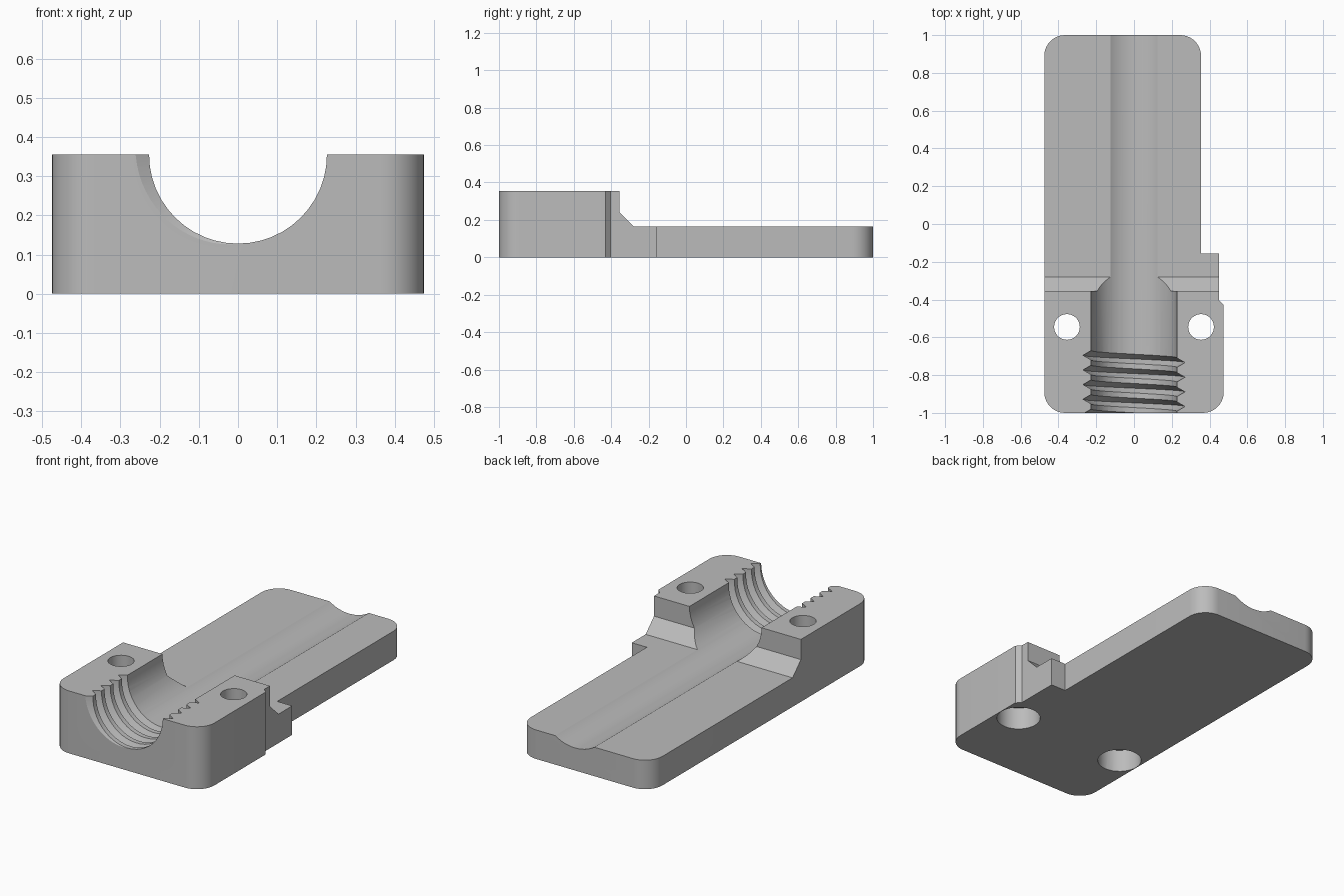
import bpy, bmesh
from math import sin, cos, pi, radians, hypot

cube = bpy.data.objects.get("Cube")
if cube:
    bpy.data.objects.remove(cube)

TOP, PLATE, BORE_R = 0.355, 0.165, 0.227


def new_object(name, bm):
    bmesh.ops.recalc_face_normals(bm, faces=bm.faces)
    mesh = bpy.data.meshes.new(name)
    bm.to_mesh(mesh)
    bm.free()
    obj = bpy.data.objects.new(name, mesh)
    bpy.context.collection.objects.link(obj)
    return obj


def prism(name, points, axis, lo, hi):
    """Extrude a 2D profile along the x, y or z axis."""
    place = {"x": lambda a, b, t: (t, a, b),
             "y": lambda a, b, t: (a, t, b),
             "z": lambda a, b, t: (a, b, t)}[axis]
    bm = bmesh.new()
    rings = [[bm.verts.new(place(a, b, t)) for a, b in points] for t in (lo, hi)]
    n = len(points)
    for ring in rings:
        bm.faces.new(ring)
    for i in range(n):
        j = (i + 1) % n
        bm.faces.new((rings[0][i], rings[0][j], rings[1][j], rings[1][i]))
    return new_object(name, bm)


def arc(cx, cy, r, start, end, steps):
    angles = [radians(start + (end - start) * i / steps) for i in range(steps + 1)]
    return [(cx + r * cos(a), cy + r * sin(a)) for a in angles]


def cut(target, cutter):
    cutter.hide_render = True
    mod = target.modifiers.new("cut", "BOOLEAN")
    mod.operation, mod.solver, mod.object = "DIFFERENCE", "EXACT", cutter
    bpy.context.view_layer.objects.active = target
    bpy.ops.object.modifier_apply(modifier=mod.name)
    bpy.data.objects.remove(cutter)


# Body outline: rounded corners, side tab and small chamfer on the left side
R = 0.11
outline = arc(-0.475 + R, -1 + R, R, 180, 270, 10)
outline += arc(0.475 - R, -1 + R, R, 270, 360, 10)
outline += [(0.475, -0.43), (0.45, -0.405), (0.45, -0.155), (0.355, -0.155)]
outline += arc(0.355 - R, 1 - R, R, 0, 90, 10)
outline += arc(-0.475 + R, 1 - R, R, 90, 180, 10)
body = prism("clamp_body", outline, "z", 0, TOP)

# Step down from the block to the plate, with a sloped foot
step = [(-0.355, 0.6), (-0.355, 0.24), (-0.28, PLATE), (1.2, PLATE), (1.2, 0.6)]
cut(body, prism("step_cutter", step, "x", -1, 1))

# Half-round channel along the whole length
channel = arc(0, TOP, BORE_R, 180, 360, 24) + [(BORE_R, 0.6), (-BORE_R, 0.6)]
cut(body, prism("channel_cutter", channel, "y", -1.2, 1.2))

# Screw holes with counterbores underneath
for x in (-0.355, 0.355):
    for r, lo, hi in ((0.068, -0.1, 0.5), (0.117, -0.1, 0.13)):
        circle = arc(x, -0.545, r, 0, 360, 32)[:-1]
        cut(body, prism("hole_cutter", circle, "z", lo, hi))

# Helical V-shaped thread grooves at the mouth of the channel
PITCH, STEPS = 0.0775, 40
bm = bmesh.new()
for turn in range(5):
    rings = []
    for i in range(STEPS + 1):
        angle = radians(165 + 210 * i / STEPS)
        y = -0.695 - PITCH * (turn + (angle - pi) / (2 * pi))
        ring = [(0.215, -0.032), (0.27, 0), (0.215, 0.032)]
        rings.append([bm.verts.new((r * cos(angle), y + dy, TOP + r * sin(angle)))
                      for r, dy in ring])
    for a, b in zip(rings, rings[1:]):
        for k in range(3):
            m = (k + 1) % 3
            bm.faces.new((a[k], a[m], b[m], b[k]))
    bm.faces.new(rings[0])
    bm.faces.new(rings[-1])
cut(body, new_object("thread_cutter", bm))

# Single grey material
grey = bpy.data.materials.new("mid grey")
grey.use_nodes = True
colour = (0.5, 0.5, 0.5, 1)
grey.diffuse_color = colour
grey.node_tree.nodes["Principled BSDF"].inputs["Base Color"].default_value = colour
body.data.materials.clear()
body.data.materials.append(grey)

# Smooth the rounded walls, keep the edges sharp
bpy.ops.object.select_all(action="DESELECT")
body.select_set(True)
bpy.context.view_layer.objects.active = body
bpy.ops.object.shade_smooth_by_angle(angle=radians(25))
